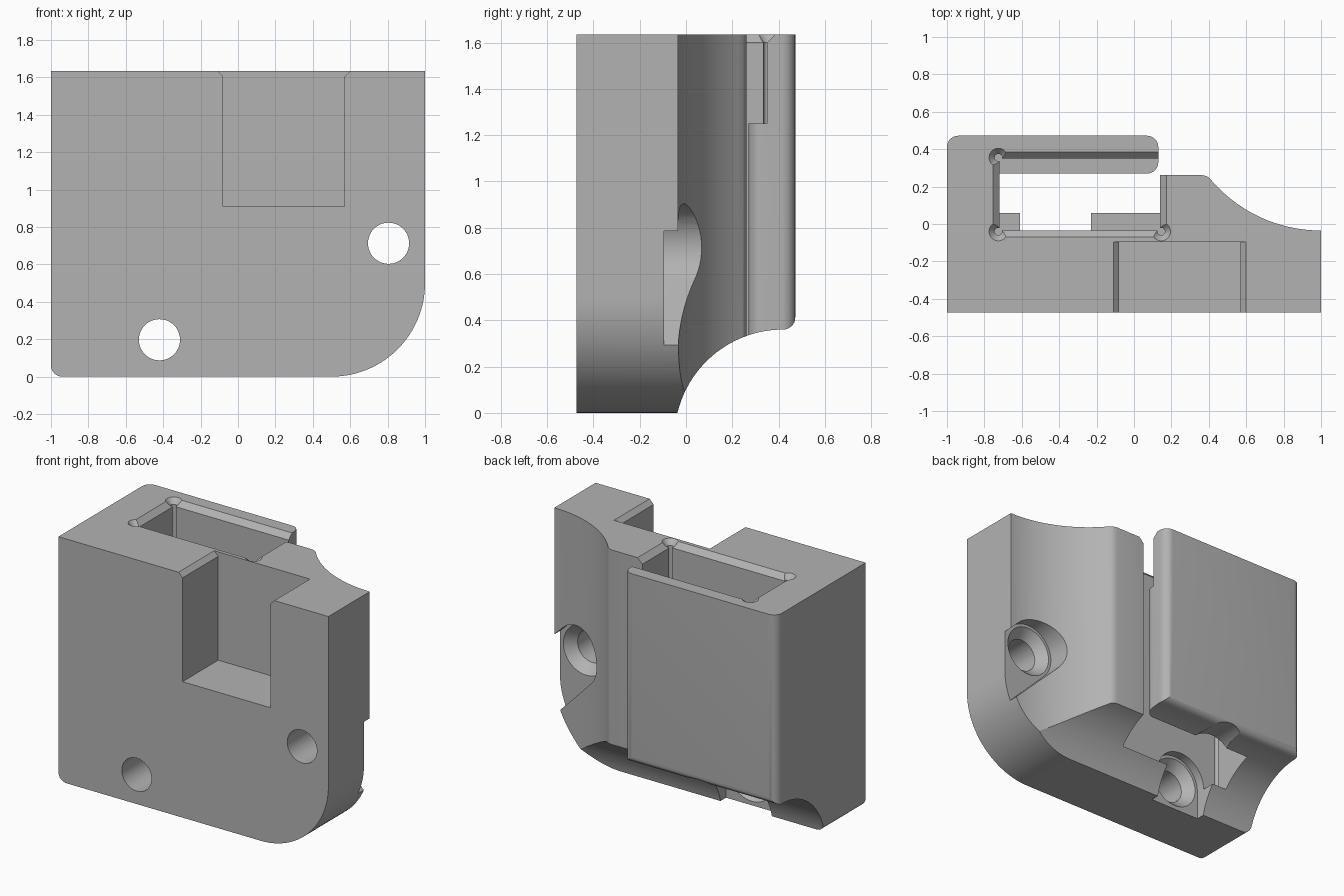
import bpy, bmesh
from math import sin, cos, pi, radians, atan2, sqrt
from mathutils import Vector, Matrix

if "Cube" in bpy.data.objects:
    bpy.data.objects.remove(bpy.data.objects["Cube"])

TOP, FRONT, BACK = 1.635, -0.472, 0.472

grey = bpy.data.materials.new("plain grey")
grey.use_nodes = True
grey.diffuse_color = (0.45, 0.45, 0.45, 1)
grey.node_tree.nodes["Principled BSDF"].inputs["Base Color"].default_value = (0.45, 0.45, 0.45, 1)


def arc(cx, cy, r, a0, a1, n=12):
    """Points along a circular arc, angles in degrees."""
    return [(cx + r * cos(radians(a0 + (a1 - a0) * i / n)),
             cy + r * sin(radians(a0 + (a1 - a0) * i / n))) for i in range(n + 1)]


def loft(name, sections):
    """Solid through matching rings of 3D points."""
    bm = bmesh.new()
    rings = [[bm.verts.new(p) for p in s] for s in sections]
    bm.faces.new(rings[0])
    bm.faces.new(rings[-1])
    for a, b in zip(rings, rings[1:]):
        for i in range(len(a)):
            j = (i + 1) % len(a)
            bm.faces.new((a[i], a[j], b[j], b[i]))
    bmesh.ops.recalc_face_normals(bm, faces=bm.faces)
    mesh = bpy.data.meshes.new(name)
    bm.to_mesh(mesh)
    bm.free()
    ob = bpy.data.objects.new(name, mesh)
    bpy.context.collection.objects.link(ob)
    mesh.materials.append(grey)
    return ob


def prism(name, profile, lo, hi, axis):
    """Extrude a 2D profile along an axis."""
    place = {"X": lambda p, t: (t, p[0], p[1]),
             "Y": lambda p, t: (p[0], t, p[1]),
             "Z": lambda p, t: (p[0], p[1], t)}[axis]
    return loft(name, [[place(p, t) for p in profile] for t in (lo, hi)])


def rect(x0, x1, y0, y1):
    return [(x0, y0), (x1, y0), (x1, y1), (x0, y1)]


def turned(name, cx, cy, steps, axis):
    """Round cutter: steps of (position along axis, radius)."""
    rings = []
    for t, r in steps:
        ring = arc(cx, cy, r, 0, 352.5, 47)
        rings.append([(p[0], t, p[1]) if axis == "Y" else (p[0], p[1], t) for p in ring])
    return loft(name, rings)


# Bracket body: plan outline with the side cove and the hooked rear wall
cove_r, cove_y = 0.774, 0.739
cove_end = 180 + 90 - 50.5
plan = [(-1, FRONT), (1, FRONT)]
plan += arc(1, cove_y, cove_r, 270, cove_end, 24)
plan += [(0.385, 0.257), (0.36, 0.262), (0.14, 0.262), (0.14, 0.2), (0.05, 0.2), (0.05, 0.27)]
plan += arc(0.07, 0.33, 0.06, -90, 0, 8)
plan += arc(0.07, BACK - 0.06, 0.06, 0, 90, 8)
plan += arc(-0.94, BACK - 0.06, 0.06, 90, 180, 8)
body = prism("bracket_body", plan, 0, TOP, "Z")


def boolean(cutter, operation="DIFFERENCE"):
    mod = body.modifiers.new(cutter.name, "BOOLEAN")
    mod.operation = operation
    mod.solver = "EXACT"
    mod.object = cutter
    bpy.context.view_layer.objects.active = body
    bpy.ops.object.modifier_apply(modifier=mod.name)
    bpy.data.objects.remove(cutter)


# Rounded lower corners of the front outline
outline = arc(0.5, 0.5, 0.5, -90, 0, 32) + [(1, 2), (-1, 2)]
outline += arc(-0.94, 0.06, 0.06, 180, 270, 8)
boolean(prism("front_outline", outline, -1, 1, "Y"), "INTERSECT")

# Hollow along the bottom, with the rounded lower edge of the rear wall
hollow = arc(0.42, -0.11, 0.47, 178, 90, 28) + arc(0.42, 0.412, 0.052, -90, 0, 8)[1:]
hollow += [(0.6, 0.412), (0.6, -0.0936)]
boolean(prism("bottom_hollow", hollow, -1.2, 1.2, "X"))

# Notch in the front face, with chamfered upper edges
c = 0.03
notch = [(-0.08, 0.91), (0.57, 0.91), (0.57, TOP - c), (0.57 + 2 * c, TOP + c),
         (-0.08 - 2 * c, TOP + c), (-0.08, TOP - c)]
boolean(prism("front_notch", notch, -0.6, -0.095, "Y"))

# Deep pocket, its wider upper part and the chamfered mouth
boolean(prism("pocket", rect(-0.72, 0.14, -0.035, 0.27), 0.19, 2, "Z"))
boolean(prism("upper_pocket", rect(-0.72, 0.14, -0.035, 0.35), 1.25, 2, "Z"))
mouth = []
for z, grow in ((TOP - 0.035, 0), (TOP + 0.035, 0.07)):
    mouth.append([(x, y, z) for x, y in rect(-0.72 - grow, 0.14 + grow, -0.035 - grow, 0.35 + grow)])
boolean(loft("pocket_mouth", mouth))

# Corner reliefs of the pocket
for x, y, floor in ((-0.725, 0.355, 1.25), (-0.725, -0.04, 0.19), (0.145, -0.04, 0.19)):
    boolean(turned("corner_relief", x, y,
                   [(floor, 0.02), (TOP - 0.035, 0.02), (TOP, 0.05), (2, 0.05)], "Z"))

# Screw holes with countersinks, and slots that open towards the outer edge
for x, z, angle in ((0.805, 0.713, -45), (-0.42, 0.197, -90)):
    d = Vector((cos(radians(angle)), sin(radians(angle)))) * 0.7
    slot = arc(x, z, 0.19, angle + 90, angle + 270, 24)
    slot += [(slot[-1][0] + d.x, slot[-1][1] + d.y), (slot[0][0] + d.x, slot[0][1] + d.y)]
    boolean(prism("screw_slot", slot, -0.095, 1, "Y"))
    boolean(turned("screw_hole", x, z,
                   [(-0.6, 0.11), (-0.16, 0.11), (-0.095, 0.17), (0, 0.17)], "Y"))

# Smooth curves, crisp edges
bpy.ops.object.select_all(action="DESELECT")
body.select_set(True)
bpy.context.view_layer.objects.active = body
bpy.ops.object.shade_smooth_by_angle(angle=radians(25))
